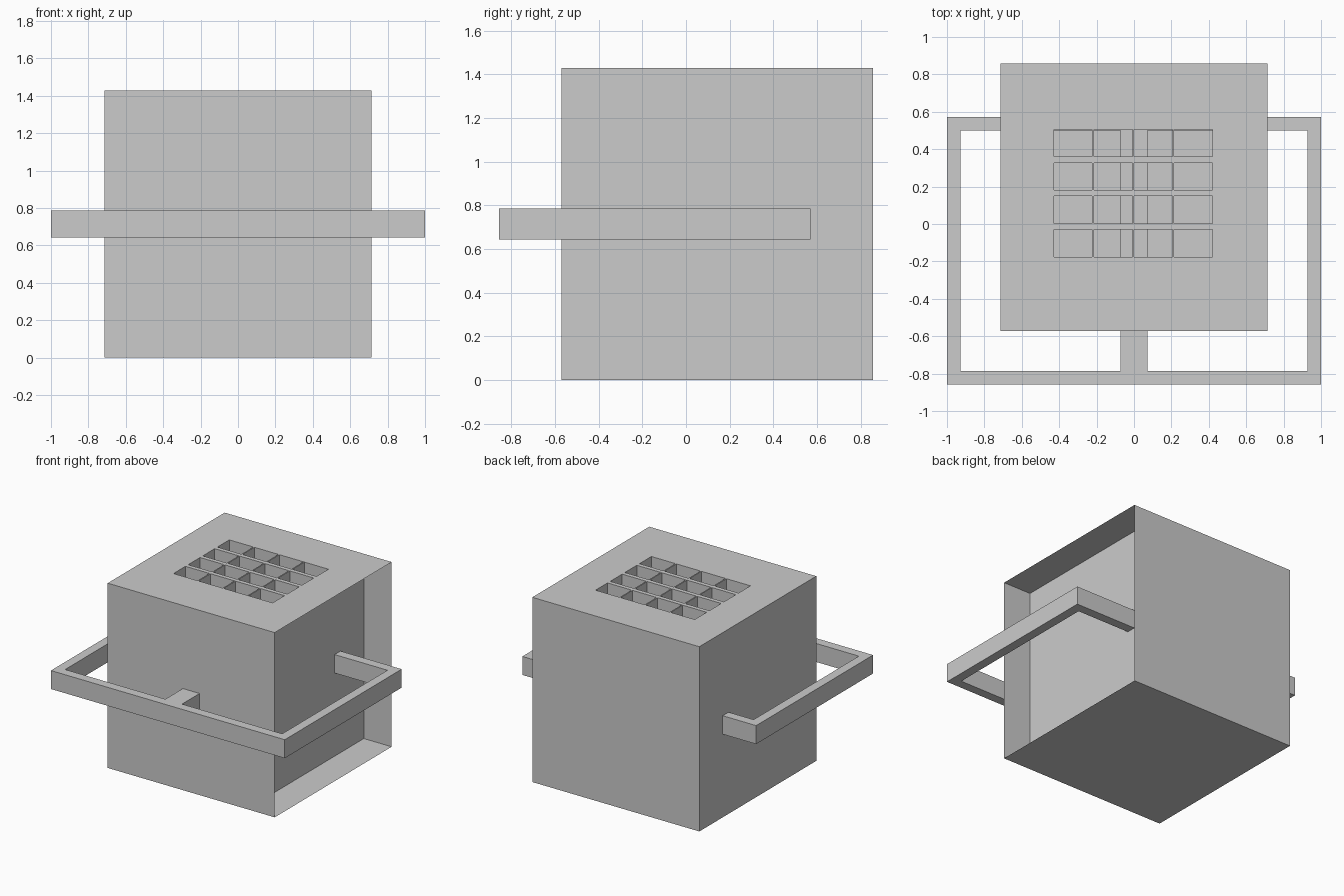
import bpy, bmesh

if "Cube" in bpy.data.objects:
    bpy.data.objects.remove(bpy.data.objects["Cube"])

U = 1 / 14  # modelling unit: the box is 20 units wide


def finish(bm, name, recalc=False):
    if recalc:
        bmesh.ops.recalc_face_normals(bm, faces=bm.faces)
    bmesh.ops.scale(bm, vec=(U, U, U), verts=bm.verts)
    mesh = bpy.data.meshes.new(name)
    bm.to_mesh(mesh)
    bm.free()
    ob = bpy.data.objects.new(name, mesh)
    bpy.context.collection.objects.link(ob)
    return ob


def grid(bm, xs, ys, z, keep=lambda i, j: True):
    """Flat sheet of rectangular cells, returned by (column, row)."""
    verts = {}

    def v(i, j):
        if (i, j) not in verts:
            verts[i, j] = bm.verts.new((xs[i], ys[j], z))
        return verts[i, j]

    return {(i, j): bm.faces.new((v(i, j), v(i + 1, j), v(i + 1, j + 1), v(i, j + 1)))
            for i in range(len(xs) - 1) for j in range(len(ys) - 1) if keep(i, j)}


def extrude(bm, faces, dz, keep_orig=False):
    out = bmesh.ops.extrude_face_region(bm, geom=faces, use_keep_orig=keep_orig)
    moved = [g for g in out["geom"] if isinstance(g, bmesh.types.BMVert)]
    bmesh.ops.translate(bm, vec=(0, 0, dz), verts=moved)
    if not keep_orig:
        old = [f for f in faces if f.is_valid]
        bmesh.ops.delete(bm, geom=old, context="FACES_ONLY")


# Top sheet with a 4 x 4 array of deep rectangular pits
X0, X1, Y0, Y1, H = -10, 10, -8, 12, 20
xs = [X0] + [x for k in range(4) for x in (-6 + 3 * k, -6 + 3 * k + 2.87)] + [X1]
ys = [Y0] + [y for k in range(4) for y in (-2.46 + 2.5 * k, -0.42 + 2.5 * k)] + [Y1]
bm = bmesh.new()
cells = grid(bm, xs, ys, H)
extrude(bm, [f for (i, j), f in cells.items() if i % 2 and j % 2], -14)
finish(bm, "vented_top")

# Box shell: floor, front, back, left side, and the right wall set inwards
WALL = 6.67
bm = bmesh.new()
for quad in (
    [(X0, Y0, 0), (X0, Y1, 0), (X1, Y1, 0), (X1, Y0, 0)],
    [(X0, Y0, 0), (X1, Y0, 0), (X1, Y0, H), (X0, Y0, H)],
    [(X1, Y1, 0), (X0, Y1, 0), (X0, Y1, H), (X1, Y1, H)],
    [(X0, Y1, 0), (X0, Y0, 0), (X0, Y0, H), (X0, Y1, H)],
    [(WALL, Y0, 0), (WALL, Y1, 0), (WALL, Y1, H), (WALL, Y0, H)],
):
    bm.faces.new([bm.verts.new(p) for p in quad])
finish(bm, "box_shell")

# Handle frame: flat loop around the box with a central rod running through it
bm = bmesh.new()
cells = grid(bm, [-14, -13, -1, 1, 13, 14], [-12, -11, 7, 8], 9,
             keep=lambda i, j: not (j == 1 and i in (1, 3)))
extrude(bm, list(cells.values()), 2, keep_orig=True)
finish(bm, "handle_frame", recalc=True)
